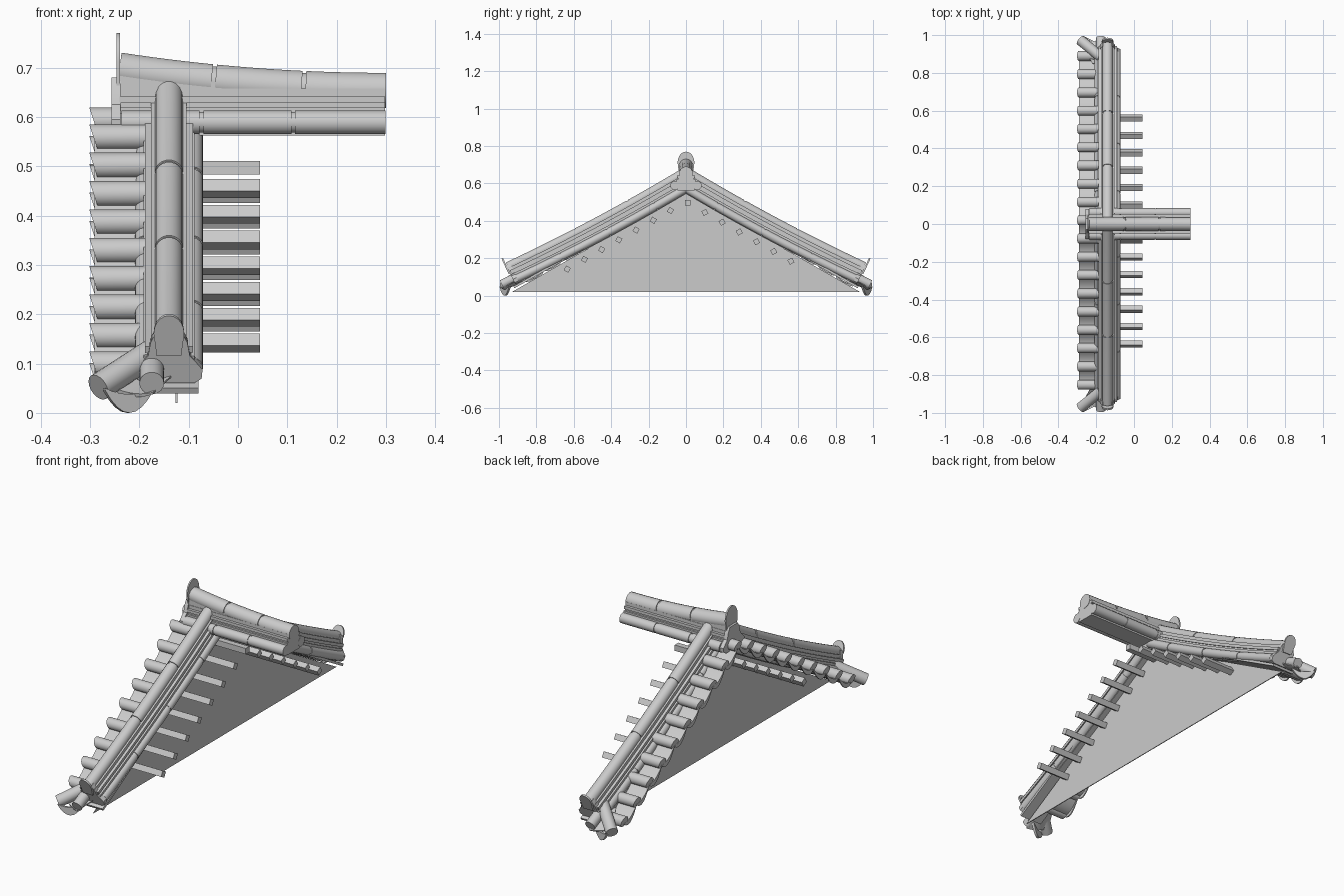
import bpy, math
from mathutils import Vector

if "Cube" in bpy.data.objects:
    bpy.data.objects.remove(bpy.data.objects["Cube"])

mat = bpy.data.materials.new("stone_grey")
mat.use_nodes = True
GREY = (0.6, 0.6, 0.6, 1)
mat.diffuse_color = GREY
mat.node_tree.nodes["Principled BSDF"].inputs["Base Color"].default_value = GREY
parts = []
X, Y = Vector((1, 0, 0)), Vector((0, 1, 0))
CX = -0.14          # centre line of the sloping ridges


def sweep(name, profile, path, side):
    """Closed (u, v) profile swept along a path; u along side, v upward."""
    path = [Vector(p) for p in path]
    verts, faces, n, last = [], [], len(profile), len(path) - 1
    for i, p in enumerate(path):
        t = (path[min(i + 1, last)] - path[max(i - 1, 0)]).normalized()
        s = (side - t * side.dot(t)).normalized()
        up = t.cross(s)
        if up.z < 0:
            up = -up
        verts += [p + s * u + up * v for u, v in profile]
    for i in range(last):
        for j in range(n):
            k = (j + 1) % n
            faces.append((i * n + j, i * n + k, i * n + n + k, i * n + n + j))
    faces += [tuple(range(n)), tuple(range(last * n, last * n + n))]
    me = bpy.data.meshes.new(name)
    me.from_pydata(verts, [], faces)
    import bmesh
    bm = bmesh.new()
    bm.from_mesh(me)
    bmesh.ops.recalc_face_normals(bm, faces=bm.faces)
    bm.to_mesh(me)
    bm.free()
    me.materials.append(mat)
    ob = bpy.data.objects.new(name, me)
    bpy.context.collection.objects.link(ob)
    parts.append(ob)
    return ob


def circle(r, u=0, v=0, n=18):
    return [(u + r * math.cos(2 * math.pi * i / n), v + r * math.sin(2 * math.pi * i / n)) for i in range(n)]


def mirrored(half):
    return half + [(-u, v) for u, v in reversed(half)]


def arch(w, low, high, n=10):
    """Plate outline with a rounded head."""
    head = [(w * math.cos(math.pi * i / n), high - 1.3 * w + 1.3 * w * math.sin(math.pi * i / n)) for i in range(n + 1)]
    return [(w * 0.8, low)] + head + [(-w * 0.8, low)]


def crescent(w, sag, drop, n=8):
    """Outline between a shallow and a deeper hanging arc."""
    us = [w * (2 * i / n - 1) for i in range(n + 1)]
    top = [(u, -sag * (1 - (u / w) ** 2)) for u in us]
    low = [(u, -(sag + drop) * (1 - (u / w) ** 2) - 0.004) for u in reversed(us)]
    return top + low


def span(f, a, b, n=6):
    return [f(a + (b - a) * i / n) for i in range(n + 1)]


def tile_run(name, r, u, v, f, stops, side, gap=0.004):
    """Round tiles laid end to end, with a thinner core showing at the joints."""
    for a, b in zip(stops, stops[1:]):
        sweep(name, circle(r, u, v), span(f, a + gap, b - gap), side)
    sweep(name + "_core", circle(r * 0.88, u, v), span(f, stops[0] + gap, stops[-1] - gap, 14), side)


# Stepped courses shared by all ridges
COURSES = mirrored([(0.045, -0.1), (0.045, -0.055), (0.052, -0.055), (0.052, -0.042), (0.043, -0.042),
                    (0.043, -0.034), (0.049, -0.034), (0.049, -0.02), (0.036, -0.02), (0.036, -0.004)])
LOBES = mirrored([(0.06, -0.1), (0.078, -0.09), (0.08, -0.07), (0.066, -0.055), (0.05, -0.04),
                  (0.044, -0.01), (0.03, 0.015)])

# Main ridge
END = 0.3


def crest(x):
    return (x, 0, 0.654 + 0.041 * ((END - x) / 0.54) ** 2)


def level(x):
    return (x, 0, 0.662)


sweep("main_ridge_courses", COURSES, [level(-0.24), level(END - 0.002)], Y)
sweep("main_ridge_filler", [(-0.034, -0.04), (0.034, -0.04), (0.034, 0), (-0.034, 0)],
      span(crest, -0.24, END - 0.002, 10), Y)
tile_run("main_ridge_cap_tile", 0.036, 0, 0, crest, [-0.245, -0.05, 0.133, END + 0.004], Y)
for s in (-1, 1):
    tile_run("main_ridge_side_tile", 0.024, s * 0.06, -0.073, level, [-0.24, -0.074, 0.112, END + 0.003], Y)
sweep("main_ridge_end_plate", LOBES, [(-0.257, 0, 0.665), (-0.238, 0, 0.665)], Y)
sweep("main_ridge_finial", arch(0.045, -0.05, 0.08), [(-0.246, 0, 0.69), (-0.239, 0, 0.69)], Y)

# Sloping gable ridges, front and back
for s in (-1, 1):
    def slope(d):
        return (CX, s * d, 0.66 - 0.6 * d + 0.07 * d * d)

    sweep("gable_ridge_courses", COURSES, span(slope, 0.0, 0.95, 14), X)
    tile_run("gable_ridge_cap_tile", 0.028, 0, 0, slope, [0.0, 0.3, 0.585, 0.955], X)
    for side in (-1, 1):
        tile_run("gable_ridge_side_tile", 0.022, side * 0.047, -0.075, slope, [0.02, 0.2, 0.45, 0.7, 0.94], X)
    sweep("gable_end_plate", [(u * 0.85, v) for u, v in LOBES], [slope(0.935), slope(0.955)], X)
    sweep("gable_finial", arch(0.031, -0.035, 0.055), [slope(0.955), slope(0.963)], X)
    # Corner tiles at the foot
    sweep("corner_tile", circle(0.028), [(-0.17, s * 0.88, 0.125), (-0.283, s * 0.972, 0.052)], X)
    sweep("foot_tile", circle(0.025), [(-0.175, s * 0.86, 0.12), (-0.175, s * 0.985, 0.06)], X)
    sweep("corner_drip_tile", crescent(0.055, 0.012, 0.034),
          [(-0.225, s * 0.962, 0.05), (-0.22, s * 0.972, 0.05)], X)
    sweep("corner_trough", crescent(0.055, 0.012, 0.004),
          [(-0.17, s * 0.87, 0.1), (-0.222, s * 0.967, 0.052)], X)

# Roof bed that carries the tiles
for s in (-1, 1):
    sweep("roof_bed", [(-0.06, -0.006), (0.06, -0.006), (0.06, 0.006), (-0.06, 0.006)],
          [(CX, 0, 0.562), (CX, s * 0.92, 0.045)], X)

# Verge tiles: round tiles with hanging troughs between them
PITCH = 0.0967


def verge_z(y):
    return 0.605 - 0.595 * abs(y)


for i in range(19):
    y = 0.89 - PITCH * i
    z = verge_z(y)
    tile = sweep("verge_tile", circle(0.026, n=16), [(-0.293, y, z), (-0.17, y, z)], Y)
    for v in tile.data.vertices:          # raked outer end
        if v.co.x < -0.25:
            v.co.x -= (v.co.z - z) * 0.33
    if i == 18:
        continue
    m = y - PITCH / 2
    grade = (verge_z(m + 0.01) - verge_z(m - 0.01)) / 0.02
    base = verge_z(m) - 0.01

    def leaning(outline):
        return [(u, v + u * grade) for u, v in outline]

    sweep("verge_trough", leaning(crescent(PITCH / 2, 0.016, 0.003)), [(-0.285, m, base), (-0.17, m, base)], Y)
    sweep("verge_drip", leaning(crescent(PITCH / 2, 0.016, 0.02)), [(-0.291, m, base), (-0.285, m, base)], Y)

# Gable wall
sweep("gable_wall", [(-0.93, 0.02), (0.93, 0.02), (0, 0.55)], [(-0.127, 0, 0), (-0.123, 0, 0)], Y)

# Purlin ends, turned to the pitch of the roof
for i in range(14):
    y = -0.635 + 0.092 * i
    a = 0 if abs(y) < 0.03 else math.copysign(math.radians(-29), y)
    h = 0.014
    box = [(u * math.cos(a) - v * math.sin(a), u * math.sin(a) + v * math.cos(a))
           for u, v in ((-h, -h), (h, -h), (h, h), (-h, h))]
    z = 0.502 - 0.567 * abs(y)
    sweep("purlin", box, [(-0.19, y, z), (0.045, y, z)], Y)

# Smooth round tiles, sharp edges kept
bpy.ops.object.select_all(action='DESELECT')
for ob in parts:
    ob.select_set(True)
bpy.context.view_layer.objects.active = parts[0]
bpy.ops.object.shade_smooth_by_angle(angle=math.radians(32))
